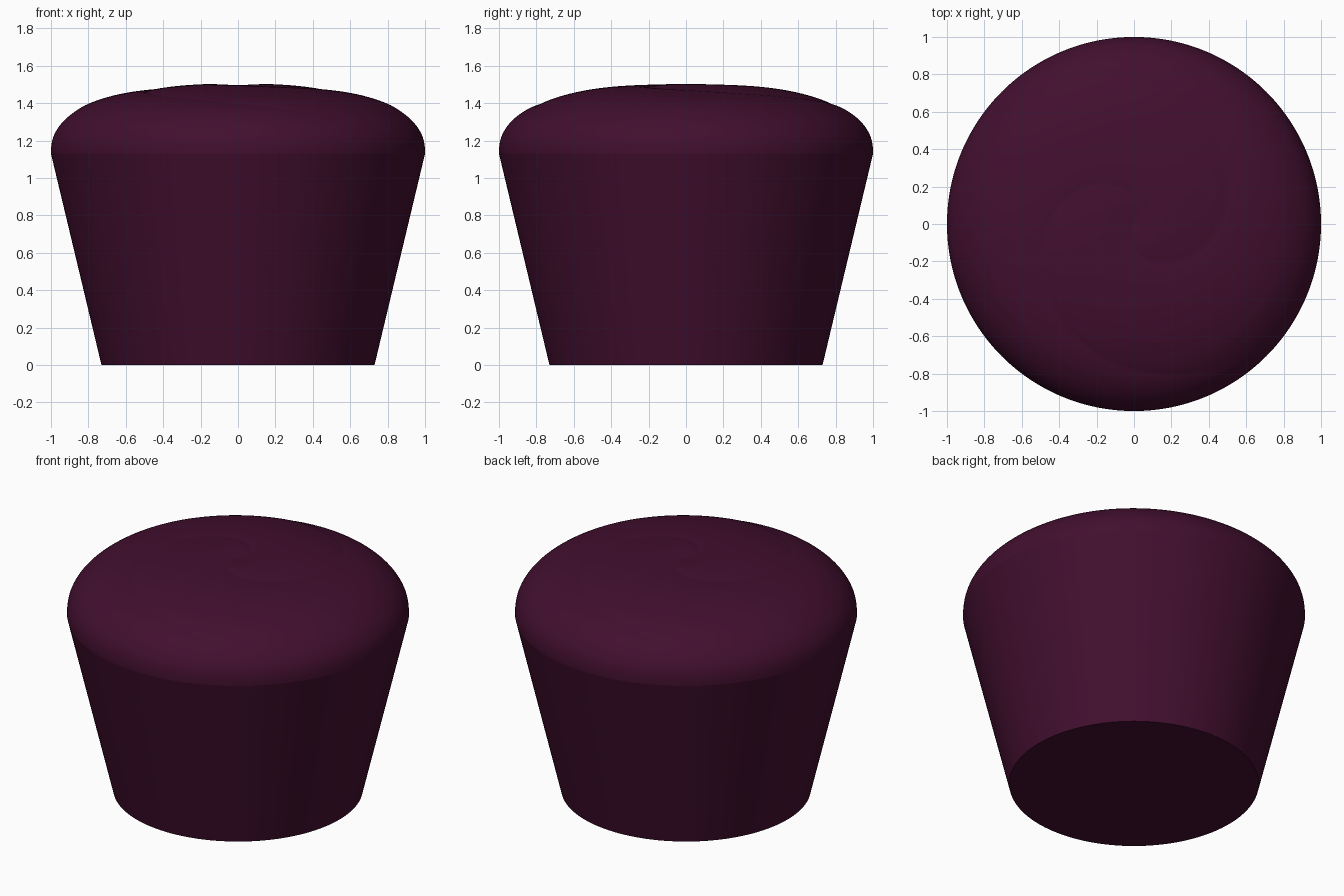
import bpy, bmesh, math

cube = bpy.data.objects.get("Cube")
if cube:
    bpy.data.objects.remove(cube)

RIM_Z, SEGMENTS, RINGS = 1.13, 192, 72

plum = bpy.data.materials.new("dark plum")
colour = (0.054, 0.0046, 0.028, 1)
plum.diffuse_color = colour
plum.use_nodes = True
plum.node_tree.nodes["Principled BSDF"].inputs["Base Color"].default_value = colour


def finish(bm, name):
    bmesh.ops.recalc_face_normals(bm, faces=bm.faces)
    mesh = bpy.data.meshes.new(name)
    bm.to_mesh(mesh)
    bm.free()
    mesh.materials.append(plum)
    obj = bpy.data.objects.new(name, mesh)
    bpy.context.collection.objects.link(obj)
    bpy.ops.object.select_all(action="DESELECT")
    obj.select_set(True)
    bpy.context.view_layer.objects.active = obj
    bpy.ops.object.shade_smooth_by_angle(angle=math.radians(40))
    return obj


def dome_height(r, a):
    """Rounded dome with soft puffs between two shallow spiral creases."""
    base = RIM_Z + 0.362 * max(0, 1 - r ** 2.4) ** 0.4
    phase = (r - 0.13) / 0.65 - (a - math.pi / 2) / math.pi
    puff = abs(math.sin(math.pi * phase)) ** 0.5
    fade = min(1, r / 0.15) * min(1, max(0, (0.97 - r) / 0.15))
    return base + 0.012 * puff * fade


# Tapered cup with a closed flat base
bm = bmesh.new()
bmesh.ops.create_cone(bm, cap_ends=True, segments=SEGMENTS, radius1=0.73,
                      radius2=1, depth=RIM_Z)
bmesh.ops.translate(bm, verts=bm.verts, vec=(0, 0, RIM_Z / 2))
top = [f for f in bm.faces if f.calc_center_median().z > RIM_Z - 0.01]
bmesh.ops.delete(bm, geom=top, context="FACES_ONLY")
finish(bm, "cup")

# Swirled dome on top, with rings packed closer towards the rim
bm = bmesh.new()
centre = bm.verts.new((0, 0, dome_height(0, 0)))
previous = None
for i in range(1, RINGS + 1):
    r = math.sin(math.pi / 2 * i / RINGS)
    ring = []
    for j in range(SEGMENTS):
        a = 2 * math.pi * j / SEGMENTS
        ring.append(bm.verts.new((r * math.cos(a), r * math.sin(a), dome_height(r, a))))
    for j in range(SEGMENTS):
        k = (j + 1) % SEGMENTS
        if previous:
            bm.faces.new((previous[j], ring[j], ring[k], previous[k]))
        else:
            bm.faces.new((centre, ring[j], ring[k]))
    previous = ring
finish(bm, "swirled_top")
